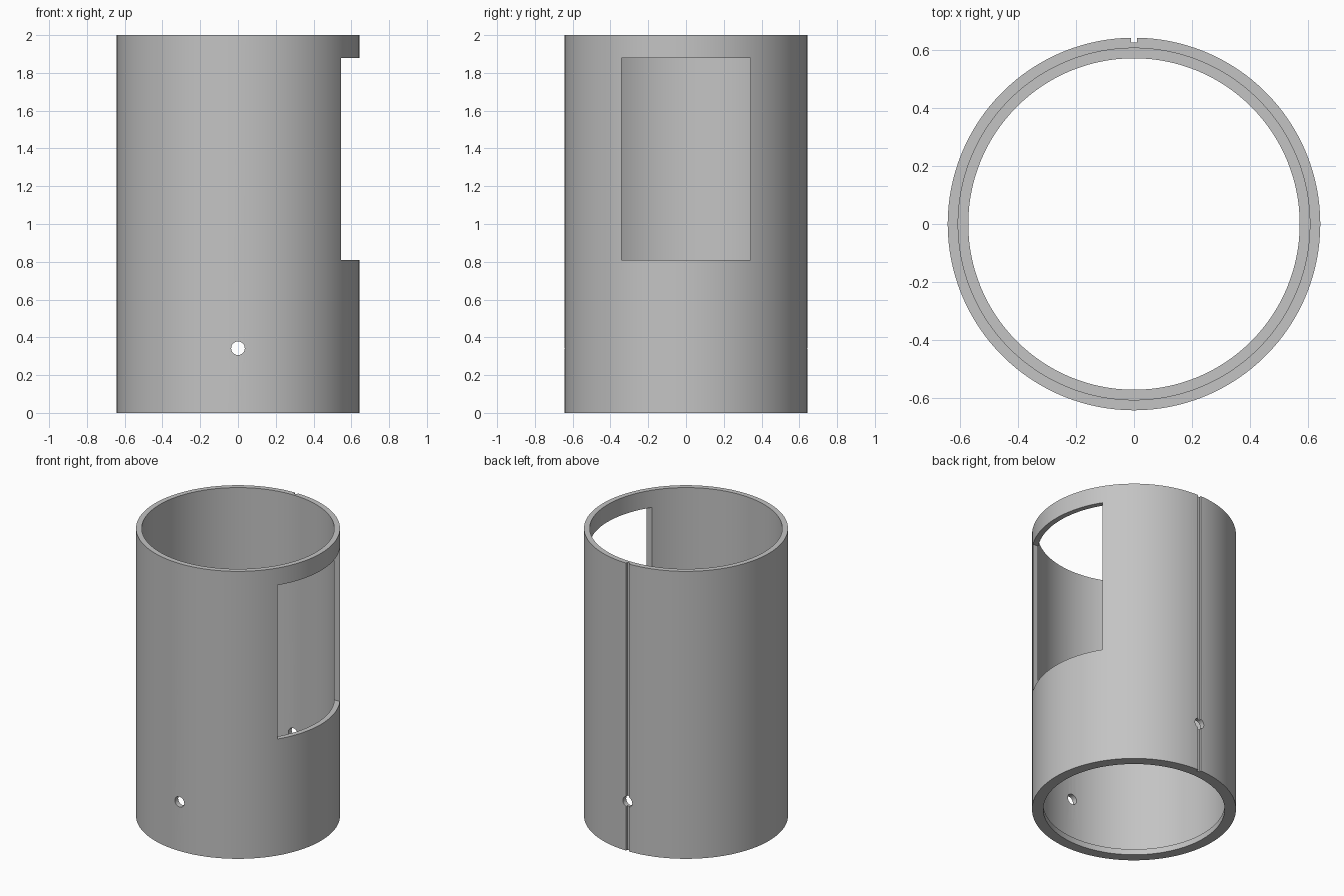
import bpy, bmesh, math
from mathutils import Matrix, Vector

if "Cube" in bpy.data.objects:
    bpy.data.objects.remove(bpy.data.objects["Cube"], do_unlink=True)

HEIGHT, OUTER, INNER, LIP, LIP_HEIGHT = 2.0, 0.643, 0.607, 0.572, 0.04

grey = bpy.data.materials.new("plain grey")
grey.use_nodes = True
colour = (0.55, 0.55, 0.55, 1)
grey.diffuse_color = colour
grey.node_tree.nodes["Principled BSDF"].inputs["Base Color"].default_value = colour


def make_object(name, bm):
    bmesh.ops.recalc_face_normals(bm, faces=bm.faces)
    mesh = bpy.data.meshes.new(name)
    bm.to_mesh(mesh)
    bm.free()
    mesh.materials.append(grey)
    obj = bpy.data.objects.new(name, mesh)
    bpy.context.collection.objects.link(obj)
    return obj


def box(name, low, high):
    low, high = Vector(low), Vector(high)
    bm = bmesh.new()
    bmesh.ops.create_cube(bm, size=1, matrix=Matrix.Translation((low + high) / 2)
                          @ Matrix.Diagonal((*(high - low), 1)))
    return make_object(name, bm)


# Tube wall with a short inner lip at the bottom, turned from its profile
bm = bmesh.new()
profile = [(LIP, 0), (OUTER, 0), (OUTER, HEIGHT), (INNER, HEIGHT),
           (INNER, LIP_HEIGHT), (LIP, LIP_HEIGHT)]
verts = [bm.verts.new((r, 0, z)) for r, z in profile]
edges = [bm.edges.new((v, verts[i - 1])) for i, v in enumerate(verts)]
bmesh.ops.spin(bm, geom=verts + edges, axis=(0, 0, 1), cent=(0, 0, 0),
               angle=math.tau, steps=128)
bmesh.ops.remove_doubles(bm, verts=bm.verts, dist=0.0005)
tube = make_object("sleeve_tube", bm)

# Side window, rear groove and the pin hole through front and back
window = box("window_cutter", (0.2, -0.342, 0.81), (1, 0.342, 1.88))
groove = box("groove_cutter", (-0.011, 0.627, -0.1), (0.011, 0.8, HEIGHT + 0.1))
bm = bmesh.new()
bmesh.ops.create_cone(bm, cap_ends=True, segments=32, radius1=0.036, radius2=0.036, depth=2,
                      matrix=Matrix.Translation((0, 0, 0.342)) @ Matrix.Rotation(math.pi / 2, 4, "X"))
pin_hole = make_object("pin_hole_cutter", bm)

bpy.context.view_layer.objects.active = tube
for cutter in (window, groove, pin_hole):
    cut = tube.modifiers.new(cutter.name, "BOOLEAN")
    cut.operation, cut.solver, cut.object = "DIFFERENCE", "EXACT", cutter
    bpy.ops.object.modifier_apply(modifier=cut.name)
    bpy.data.objects.remove(cutter, do_unlink=True)

# Smooth walls with crisp rims
bpy.ops.object.select_all(action="DESELECT")
tube.select_set(True)
bpy.ops.object.shade_smooth_by_angle(angle=math.radians(30))
